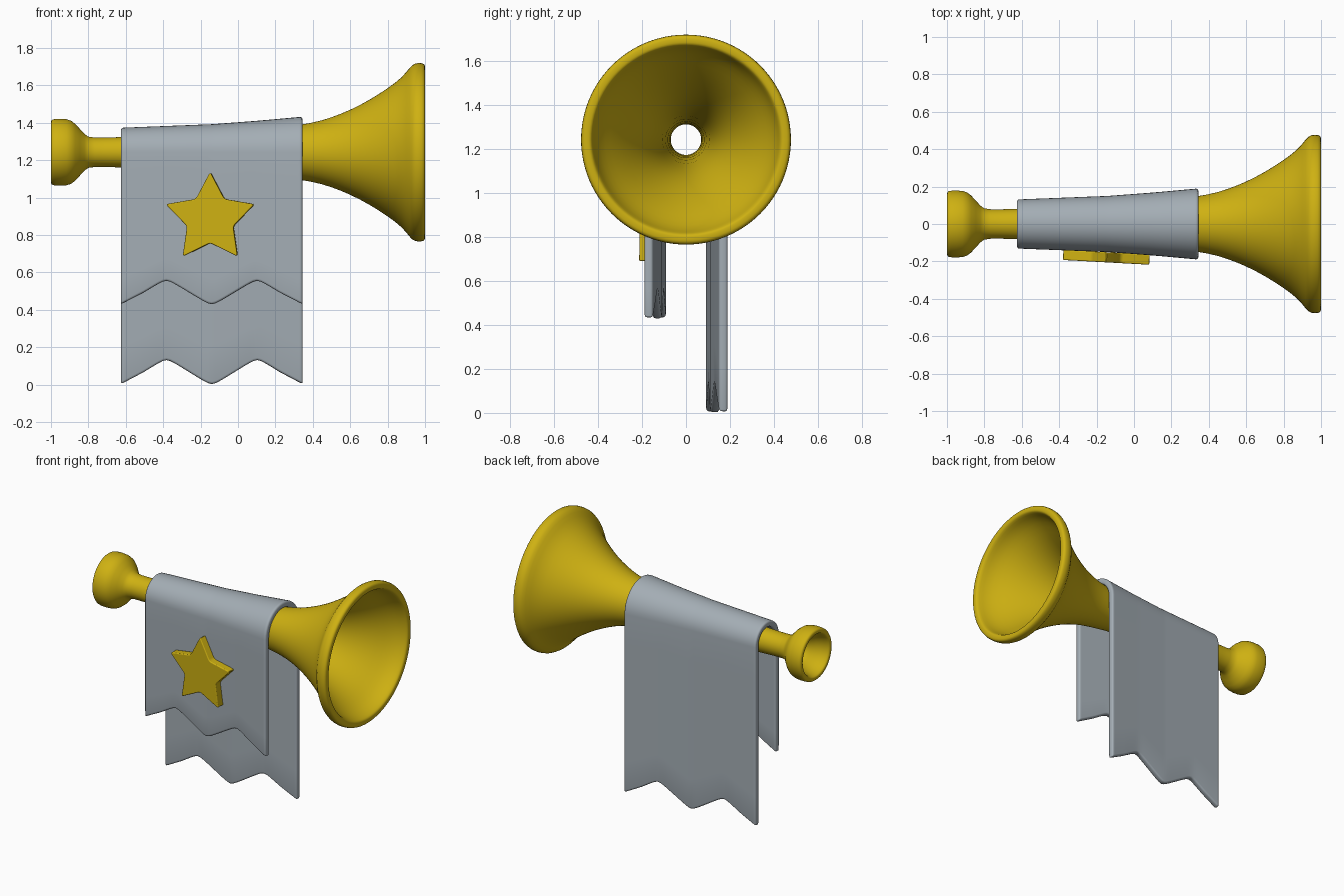
import bpy, bmesh, math
from mathutils import Matrix

if "Cube" in bpy.data.objects:
    bpy.data.objects.remove(bpy.data.objects["Cube"])

AXIS_Z = 1.242


def material(name, rgb):
    m = bpy.data.materials.new(name)
    m.use_nodes = True
    m.diffuse_color = (*rgb, 1)
    m.node_tree.nodes["Principled BSDF"].inputs["Base Color"].default_value = (*rgb, 1)
    return m


gold = material("gold", (0.62, 0.44, 0.006))
grey = material("cloth grey", (0.37, 0.42, 0.46))


def finish(name, bm, mat):
    bmesh.ops.recalc_face_normals(bm, faces=bm.faces)
    mesh = bpy.data.meshes.new(name)
    bm.to_mesh(mesh)
    bm.free()
    mesh.materials.append(mat)
    obj = bpy.data.objects.new(name, mesh)
    bpy.context.collection.objects.link(obj)
    for p in mesh.polygons:
        p.use_smooth = True
    return obj


def bevel(obj, width, segments, angle):
    b = obj.modifiers.new("soft edge", "BEVEL")
    b.width, b.segments = width, segments
    b.limit_method, b.angle_limit = "ANGLE", math.radians(angle)
    b.use_clamp_overlap = True


def smooth_lookup(x, points):
    # Eased interpolation through a few points
    for (x0, a), (x1, b) in zip(points, points[1:]):
        if x <= x1:
            return a + (b - a) * (x - x0) / (x1 - x0)
    return points[-1][1]


# Horn: closed wall profile (x, radius) turned around the x axis
outer = [(-1, 0.155), (-1, 0.172), (-0.985, 0.18), (-0.91, 0.18), (-0.875, 0.162),
         (-0.815, 0.088), (-0.79, 0.076), (-0.62, 0.081), (-0.3, 0.094), (0, 0.112),
         (0.2, 0.128), (0.4, 0.156), (0.5, 0.186), (0.6, 0.226), (0.7, 0.278),
         (0.8, 0.342), (0.88, 0.402), (0.92, 0.458), (0.945, 0.479), (0.985, 0.479)]
inner = [(1, 0.47), (1, 0.45), (1, 0.435), (0.985, 0.425), (0.93, 0.41), (0.87, 0.372),
         (0.8, 0.318), (0.7, 0.255), (0.6, 0.204), (0.5, 0.165), (0.35, 0.125),
         (0, 0.09), (-0.4, 0.074), (-0.8, 0.067), (-0.86, 0.075), (-0.92, 0.122),
         (-0.98, 0.137), (-1, 0.145)]
profile = outer + inner
SIDES = 48
bm = bmesh.new()
rings = []
for i in range(SIDES):
    a = math.tau * i / SIDES
    rings.append([bm.verts.new((x, r * math.cos(a), AXIS_Z + r * math.sin(a)))
                  for x, r in profile])
for i in range(SIDES):
    p, q = rings[i], rings[(i + 1) % SIDES]
    for j in range(len(profile)):
        k = (j + 1) % len(profile)
        bm.faces.new((p[j], p[k], q[k], q[j]))
horn = finish("horn", bm, gold)
horn.modifiers.new("smooth", "SUBSURF").levels = 1
horn.modifiers["smooth"].render_levels = 1

# Banner: a sheet draped over the tube, with a scalloped hem on both flaps
LEFT, RIGHT, THICK = -0.625, 0.345, 0.04
MID = (LEFT + RIGHT) / 2


def hem(x):
    d = abs(x - MID) / ((RIGHT - LEFT) / 4)
    if d > 1.5:
        return 2 - d
    s = 0.96
    return 0.5 - 0.5 * math.asin(s * math.cos(math.pi * d)) / math.asin(s)


COLS, ARC, DROP = 48, 20, 6
bm = bmesh.new()
columns = []
for i in range(COLS + 1):
    x = LEFT + (RIGHT - LEFT) * i / COLS
    r = smooth_lookup(x, [(LEFT, 0.131), (-0.14, 0.15), (0.1, 0.168), (RIGHT, 0.19)]) - THICK / 2
    front_low = 0.43 + 0.125 * hem(x)
    back_low = 0.003 + 0.128 * hem(x)
    path = [(-r, front_low + (AXIS_Z - front_low) * j / DROP) for j in range(DROP)]
    path += [(-r * math.cos(math.pi * j / ARC), AXIS_Z + r * math.sin(math.pi * j / ARC))
             for j in range(ARC + 1)]
    path += [(r, AXIS_Z + (back_low - AXIS_Z) * j / DROP) for j in range(1, DROP + 1)]
    columns.append([bm.verts.new((x, y, z)) for y, z in path])
for p, q in zip(columns, columns[1:]):
    for j in range(len(p) - 1):
        bm.faces.new((p[j], q[j], q[j + 1], p[j + 1]))
banner = finish("banner", bm, grey)
s = banner.modifiers.new("thickness", "SOLIDIFY")
s.thickness, s.offset = THICK, 0
bevel(banner, 0.012, 3, 60)

# Star: extruded five-point outline lying along the slanted front flap
bm = bmesh.new()
ring = []
for i in range(10):
    a = math.pi / 2 + math.tau * i / 10
    r = 0.13 if i % 2 else 0.25
    ring.append(bm.verts.new((r * math.cos(a), 0.028, r * math.sin(a))))
face = bm.faces.new(ring)
top = bmesh.ops.extrude_face_region(bm, geom=[face])
bmesh.ops.translate(bm, vec=(0, -0.054, 0),
                    verts=[g for g in top["geom"] if isinstance(g, bmesh.types.BMVert)])
sides = [e for e in bm.edges if abs(e.verts[0].co.y - e.verts[1].co.y) > 0.01]
bmesh.ops.bevel(bm, geom=sides, offset=0.014, segments=3, profile=0.5, affect="EDGES")
bmesh.ops.transform(bm, verts=bm.verts, matrix=Matrix.Translation((-0.148, -0.179, 0.887))
                    @ Matrix.Rotation(-0.055, 4, "Z"))
star = finish("star", bm, gold)
bevel(star, 0.012, 3, 50)

# Keep flat areas crisp while rounded edges stay smooth
bpy.ops.object.select_all(action="DESELECT")
for obj in (banner, star):
    obj.select_set(True)
bpy.context.view_layer.objects.active = banner
bpy.ops.object.shade_smooth_by_angle(angle=math.radians(40))
